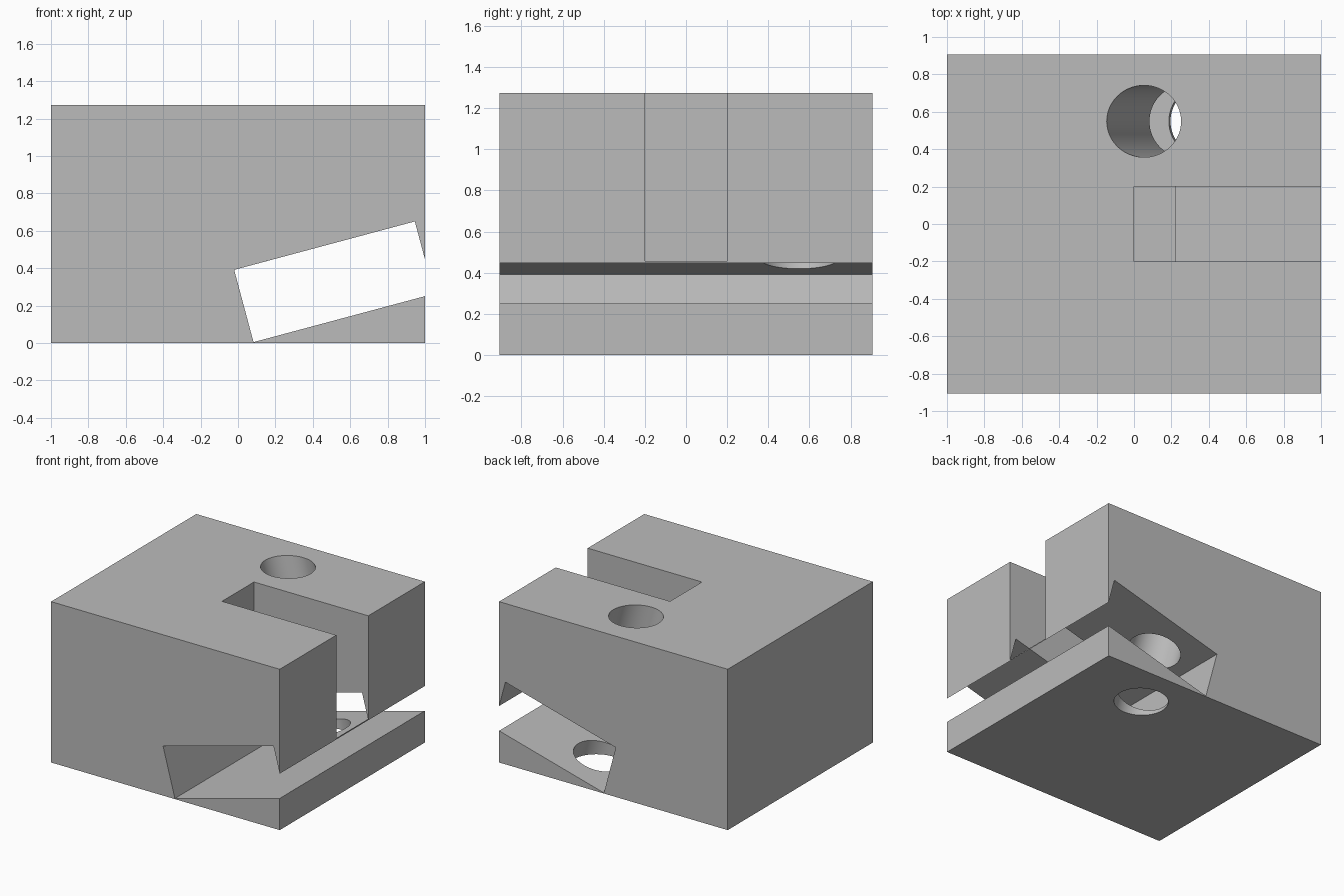
import bpy
from math import radians, sin, cos, tan
from mathutils import Vector

default = bpy.data.objects.get("Cube")
if default:
    bpy.data.objects.remove(default, do_unlink=True)

WIDTH, DEPTH, HEIGHT = 2.0, 1.814, 1.272
TILT = radians(15)

grey = bpy.data.materials.new("plain grey")
grey.use_nodes = True
colour = (0.5, 0.5, 0.5, 1)
grey.diffuse_color = colour
grey.node_tree.nodes["Principled BSDF"].inputs["Base Color"].default_value = colour


def box(name, size, centre, tilt=0.0):
    bpy.ops.mesh.primitive_cube_add(size=1, location=centre, rotation=(0, -tilt, 0))
    ob = bpy.context.object
    ob.name = name
    ob.scale = size
    bpy.ops.object.transform_apply(location=True, rotation=True, scale=True)
    ob.data.materials.append(grey)
    return ob


def cut(target, cutter):
    cutter.hide_render = True
    mod = target.modifiers.new(cutter.name, 'BOOLEAN')
    mod.operation = 'DIFFERENCE'
    mod.solver = 'EXACT'
    mod.object = cutter
    bpy.ops.object.select_all(action='DESELECT')
    target.select_set(True)
    bpy.context.view_layer.objects.active = target
    bpy.ops.object.modifier_apply(modifier=mod.name)
    bpy.data.objects.remove(cutter, do_unlink=True)


# Main block
block = box("slotted_block", (WIDTH, DEPTH, HEIGHT), (0, 0, HEIGHT / 2))

# Tilted slot running right through from front to back
along = Vector((cos(TILT), 0, sin(TILT)))
across = Vector((-sin(TILT), 0, cos(TILT)))
corner = Vector((0.083, 0, 0.005))
slot_centre = corner + along * 0.5 + across * 0.2
cut(block, box("tilted_slot_cutter", (1.0, 3, 0.4), slot_centre, TILT))

# Upright notch, open at the top and the left side
floor = 0.456
cut(block, box("notch_cutter", (2, 0.4, 2), (1, 0, floor + 1)))

# Round hole square to the tilted slot
top_centre = Vector((0.053, 0.549, HEIGHT))
middle = top_centre + Vector((tan(TILT), 0, -1)) * HEIGHT / 2
bpy.ops.mesh.primitive_cylinder_add(vertices=96, radius=0.192, depth=3,
                                    location=middle, rotation=(0, -TILT, 0))
hole = bpy.context.object
hole.name = "hole_cutter"
hole.data.materials.append(grey)
cut(block, hole)

# Smooth hole wall, sharp edges elsewhere
bpy.ops.object.shade_smooth_by_angle(angle=radians(15))
